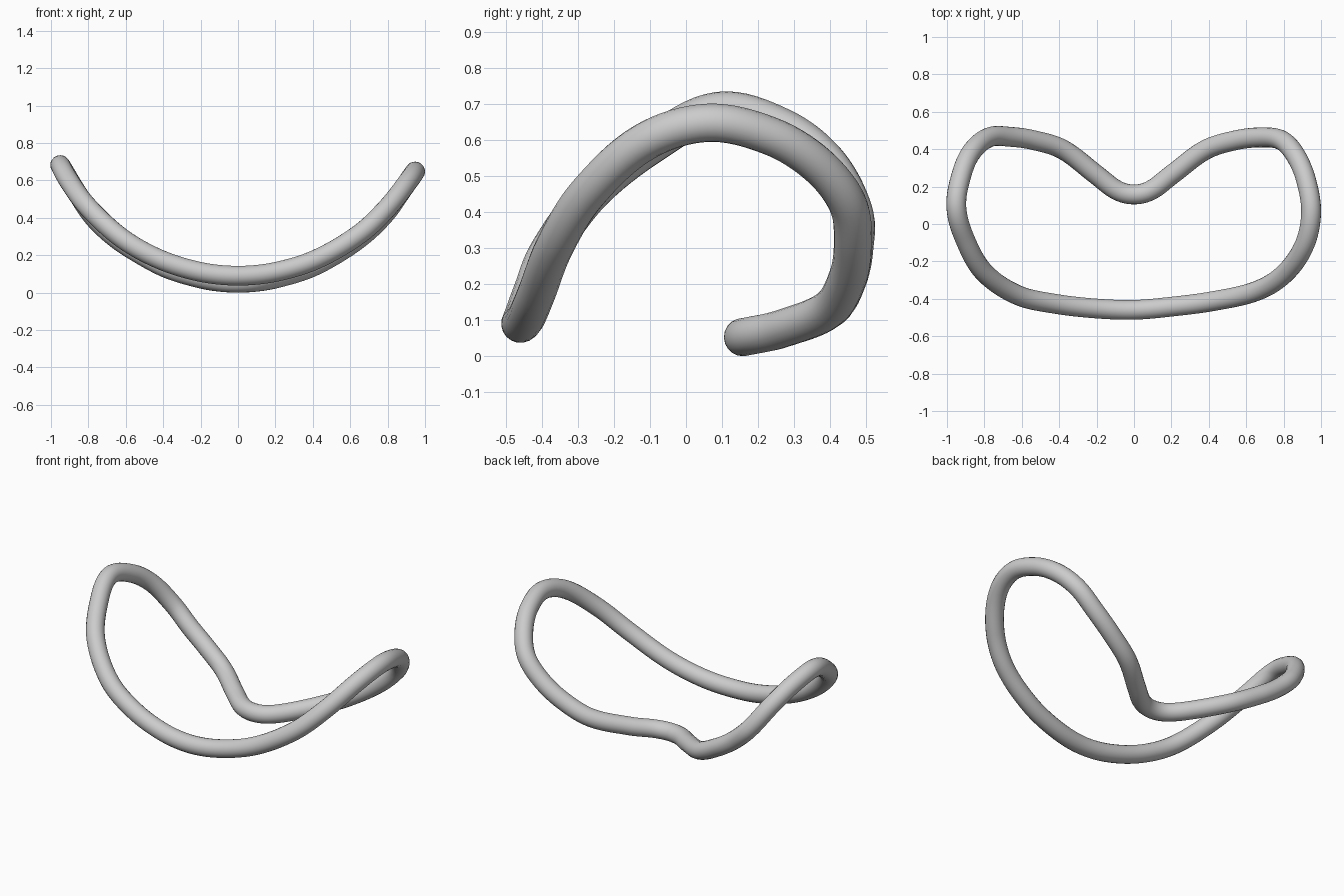
import bpy
from mathutils import Vector

if "Cube" in bpy.data.objects:
    bpy.data.objects.remove(bpy.data.objects["Cube"])

# Centre line of the closed saddle-shaped loop
path = [
    (0, .158, .053), (.09, .18, .057), (.2, .262, .075), (.38, .395, .13),
    (.54, .447, .215), (.68, .463, .315), (.79, .447, .425), (.865, .365, .53),
    (.92, .235, .61), (.947, .06, .647), (.91, -.115, .594), (.8, -.27, .455),
    (.65, -.36, .313), (.42, -.413, .178), (.2, -.442, .11), (0, -.459, .09),
    (-.2, -.452, .11), (-.42, -.427, .178), (-.62, -.381, .29), (-.8, -.26, .455),
    (-.9, -.09, .59), (-.95, .09, .68), (-.922, .265, .635), (-.865, .39, .54),
    (-.77, .465, .4), (-.66, .466, .296), (-.54, .449, .215), (-.38, .398, .13),
    (-.2, .262, .075), (-.09, .18, .057)]

curve = bpy.data.curves.new("loop_tube", 'CURVE')
curve.dimensions = '3D'
curve.bevel_depth = 0.053
curve.bevel_resolution = 8
curve.resolution_u = 8
spline = curve.splines.new('BEZIER')
spline.bezier_points.add(len(path) - 1)
spline.use_cyclic_u = True

# Smooth handles following the neighbouring points
pts = [Vector(p) for p in path]
for i, bp in enumerate(spline.bezier_points):
    prev, here, nxt = pts[i - 1], pts[i], pts[(i + 1) % len(pts)]
    tangent = (nxt - prev).normalized()
    bp.handle_left_type = bp.handle_right_type = 'FREE'
    bp.co = here
    bp.handle_left = here - tangent * (here - prev).length / 3
    bp.handle_right = here + tangent * (nxt - here).length / 3

# Round tube swept along the loop
tube = bpy.data.objects.new("loop_tube", curve)
bpy.context.collection.objects.link(tube)
bpy.context.view_layer.objects.active = tube
tube.select_set(True)
bpy.ops.object.convert(target='MESH')
bpy.ops.object.shade_smooth()
